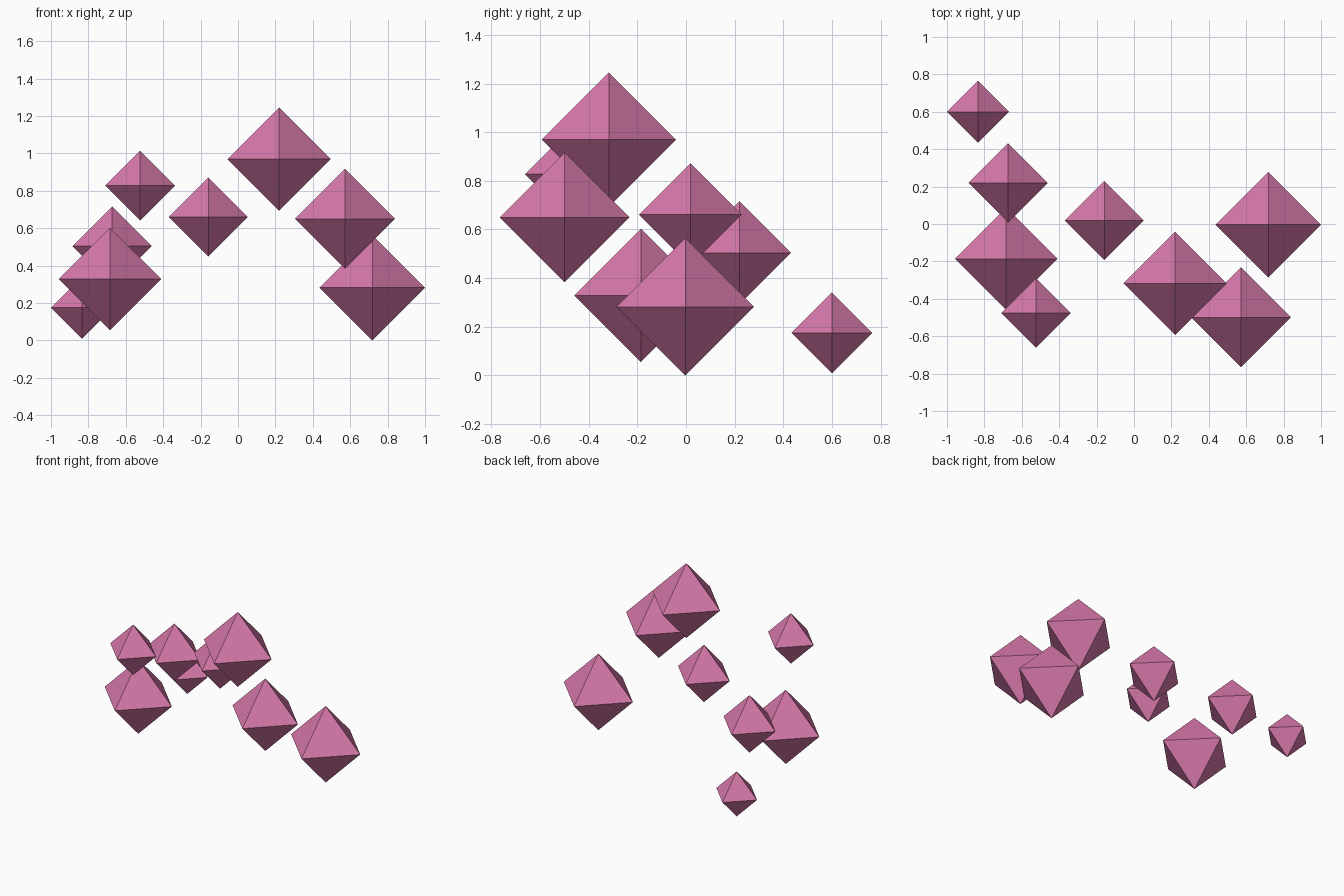
import bpy, bmesh
from mathutils import Matrix

if "Cube" in bpy.data.objects:
    bpy.data.objects.remove(bpy.data.objects["Cube"])

# Single flat pink
pink = bpy.data.materials.new("pink")
pink.diffuse_color = (0.68, 0.19, 0.40, 1)
pink.use_nodes = True
pink.node_tree.nodes["Principled BSDF"].inputs["Base Color"].default_value = pink.diffuse_color


def octahedron(name, centre, radius):
    """Regular eight-sided gem with its corners on the axes."""
    bm = bmesh.new()
    axes = Matrix.Identity(3)
    px, py, pz = [bm.verts.new(a * radius) for a in axes]
    nx, ny, nz = [bm.verts.new(a * -radius) for a in axes]
    ring = [px, py, nx, ny]
    for i in range(4):
        a, b = ring[i], ring[(i + 1) % 4]
        bm.faces.new((a, b, pz))
        bm.faces.new((b, a, nz))
    mesh = bpy.data.meshes.new(name)
    bm.to_mesh(mesh)
    bm.free()
    mesh.materials.append(pink)
    obj = bpy.data.objects.new(name, mesh)
    obj.location = centre
    bpy.context.collection.objects.link(obj)


# Floating gems: x, y, z, radius
gems = [
    (-0.834, 0.600, 0.175, 0.166),
    (-0.673, 0.220, 0.504, 0.212),
    (-0.684, -0.186, 0.329, 0.274),
    (-0.523, -0.476, 0.828, 0.186),
    (-0.159, 0.018, 0.661, 0.211),
    (0.220, -0.317, 0.969, 0.276),
    (0.572, -0.499, 0.650, 0.267),
    (0.718, -0.003, 0.282, 0.282),
]
for i, (x, y, z, r) in enumerate(gems, 1):
    octahedron(f"gem_{i}", (x, y, z), r)
